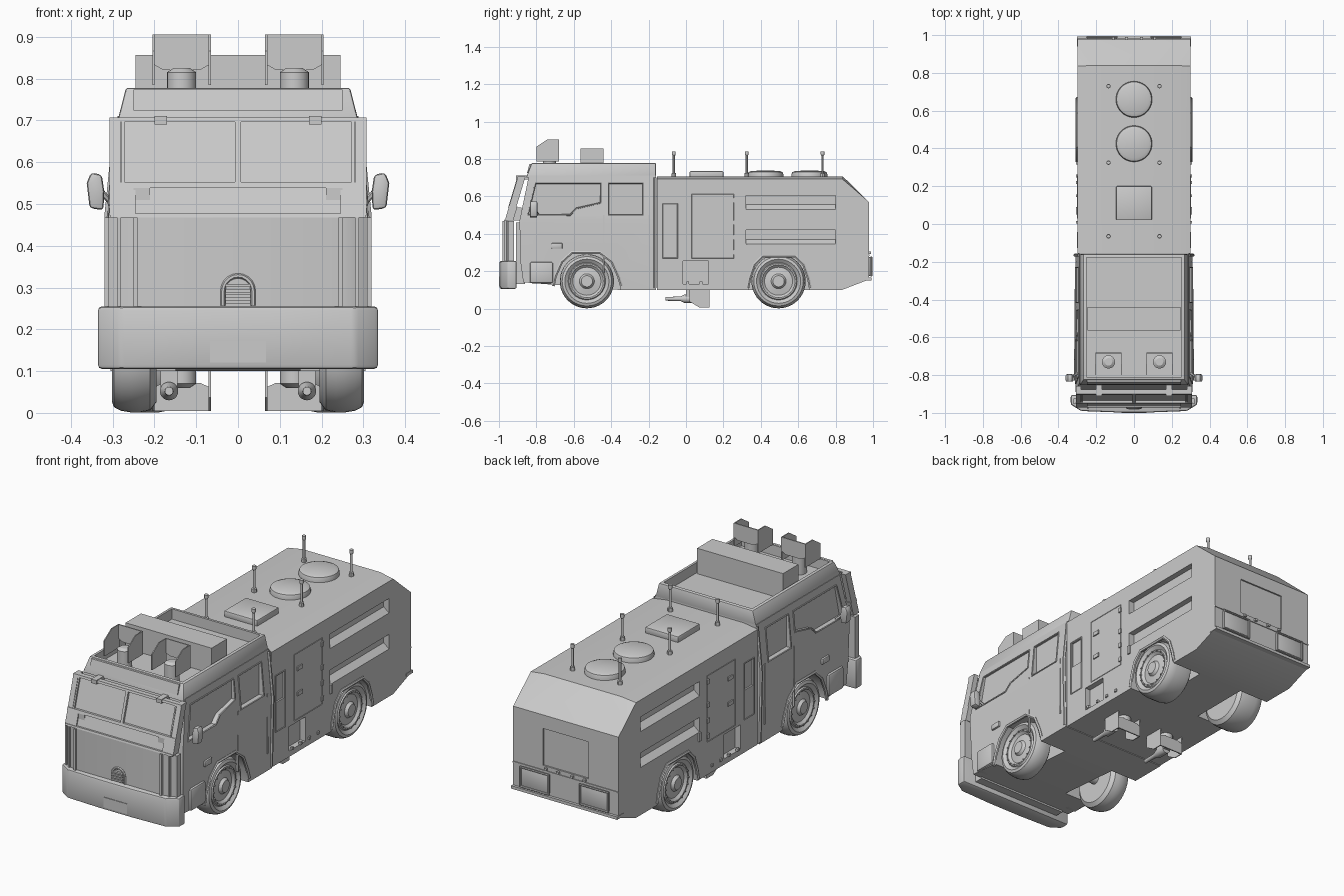
import bpy, bmesh, math
from mathutils import Vector

if "Cube" in bpy.data.objects:
    bpy.data.objects.remove(bpy.data.objects["Cube"])

S = (1, -1)
AX = {'x': lambda p, a: (a, p[0], p[1]), 'y': lambda p, a: (p[0], a, p[1]), 'z': lambda p, a: (p[0], p[1], a)}

def finish(name, bm, bevel=0):
    bmesh.ops.recalc_face_normals(bm, faces=bm.faces)
    me = bpy.data.meshes.new(name)
    bm.to_mesh(me)
    bm.free()
    ob = bpy.data.objects.new(name, me)
    bpy.context.collection.objects.link(ob)
    if bevel:
        m = ob.modifiers.new("bevel", 'BEVEL')
        m.width, m.segments, m.limit_method = bevel, 2, 'ANGLE'
    return ob

def prism(name, pts, a0, a1, axis='x', bevel=0):
    bm = bmesh.new()
    rings = [[bm.verts.new(AX[axis](p, a)) for p in pts] for a in (a0, a1)]
    n = len(pts)
    for r in rings:
        bm.faces.new(r)
    for i in range(n):
        j = (i + 1) % n
        bm.faces.new((rings[0][i], rings[0][j], rings[1][j], rings[1][i]))
    return finish(name, bm, bevel)

def box(name, x0, x1, y0, y1, z0, z1, bevel=0):
    return prism(name, [(x0, y0), (x1, y0), (x1, y1), (x0, y1)], z0, z1, 'z', bevel)

def hull(name, half_pts, bevel=0):
    bm = bmesh.new()
    for x, y, z in half_pts:
        for s in S:
            bm.verts.new((s * x, y, z))
    bmesh.ops.convex_hull(bm, input=bm.verts)
    bmesh.ops.dissolve_limit(bm, angle_limit=0.01, verts=bm.verts, edges=bm.edges)
    return finish(name, bm, bevel)

def lathe(name, prof, axis, loc, n=32, flip=1):
    # prof is (radius, height along axis)
    bm = bmesh.new()
    vs = [bm.verts.new((r, 0, h * flip)) for r, h in prof]
    es = [bm.edges.new((vs[i], vs[i + 1])) for i in range(len(vs) - 1)]
    bmesh.ops.spin(bm, geom=vs + es, axis=(0, 0, 1), cent=(0, 0, 0), steps=n, angle=2 * math.pi)
    bmesh.ops.remove_doubles(bm, verts=bm.verts, dist=1e-5)
    q = Vector((0, 0, 1)).rotation_difference(Vector(AX[axis]((0, 0), 1)))
    bmesh.ops.transform(bm, matrix=q.to_matrix().to_4x4(), verts=bm.verts)
    ob = finish(name, bm)
    ob.location = loc
    return ob

def tube(name, pts, r=0.004, cyclic=True):
    cu = bpy.data.curves.new(name, 'CURVE')
    cu.dimensions, cu.bevel_depth, cu.bevel_resolution = '3D', r, 1
    sp = cu.splines.new('POLY')
    sp.points.add(len(pts) - 1)
    for p, c in zip(sp.points, pts):
        p.co = (*c, 1)
    sp.use_cyclic_u = cyclic
    ob = bpy.data.objects.new(name, cu)
    bpy.context.collection.objects.link(ob)

def cut(ob, *cutters):
    bpy.context.view_layer.objects.active = ob
    for c in cutters:
        m = ob.modifiers.new("cut", 'BOOLEAN')
        m.operation, m.object, m.solver = 'DIFFERENCE', c, 'EXACT'
        bpy.ops.object.modifier_apply(modifier=m.name)
        bpy.data.objects.remove(c)

def rect(a0, a1, b0, b1):
    return [(a0, b0), (a1, b0), (a1, b1), (a0, b1)]

def sym(pts):
    return [(-x, y) for x, y in pts] + [(x, y) for x, y in reversed(pts)]

# rear tank body with wheel arches, side slots and lockers
body = hull("tank_body", [(.30, -.155, .10), (.30, -.155, .693), (.22, -.155, .705), (.22, .84, .705),
                          (.30, .835, .693), (.30, .978, .57), (.30, .978, .155), (.30, .835, .10)])
rear_arch = [(.33, .05), (.34, .16), (.365, .235), (.41, .28), (.585, .28), (.63, .235), (.655, .16), (.665, .05)]
front_arch = [(-.71, .05), (-.70, .17), (-.665, .25), (-.61, .30), (-.46, .30), (-.395, .25), (-.36, .17), (-.345, .05)]
for s in S:
    slots = [prism("slot", [(s * .33, z + .075), (s * .27, z + .075), (s * .27, z + .025), (s * .30, z), (s * .33, z)],
                   .32, .80, 'y') for z in (.53, .345)]
    cut(body, prism("arch", rear_arch, s * .13, s * .35), *slots,
        prism("locker", rect(-.015, .12, .13, .255), s * .27, s * .35),
        prism("panel", rect(-.12, -.05, .42, .555), s * .292, s * .35))
cut(body, box("rear_panel", -.13, .13, .97, 1.05, .31, .50))

# cab with arches and windows
front_win = [(-.845, .50), (-.62, .50), (-.585, .535), (-.455, .565), (-.455, .67), (-.805, .67)]
rear_win = rect(-.415, -.23, .50, .67)
cab = hull("cab", [(.305, -.87, .14), (.305, -.885, .25), (.31, -.89, .47), (.288, -.84, .71), (.288, -.16, .71),
                   (.31, -.16, .47), (.305, -.16, .10), (.305, -.36, .10)])
for s in S:
    cut(cab, prism("arch", front_arch, s * .15, s * .35), prism("win", front_win, s * .281, s * .35),
        prism("win", rear_win, s * .281, s * .35))
    for w in (front_win, rear_win):
        tube("window_frame", [(s * (.31 - (z - .47) * .092), y, z) for y, z in w], .005)
    tube("front_fender_lip", [(s * .305, y, max(z, .12)) for y, z in front_arch], .009, False)
    tube("rear_fender_lip", [(s * .30, y, max(z, .11)) for y, z in rear_arch], .009, False)
    # door seams, handle and side marker
    for y in (-.44, -.20):
        prism("door_seam", rect(y - .003, y + .003, .19, .5), s * .30, s * .311)
    tube("cab_rear_hoop", [(s * .305, -.165, .11), (s * .313, -.165, .47), (s * .29, -.165, .70)], .008, False)
    prism("door_handle", rect(-.72, -.66, .32, .35), s * .30, s * .318, bevel=.006)
    prism("side_step", rect(-.835, -.71, .135, .25), s * .24, s * .318, bevel=.012)
    # mirrors
    prism("mirror", [(s * .322, .485), (s * .355, .49), (s * .362, .55), (s * .352, .575), (s * .326, .57), (s * .32, .53)][::s],
          -.835, -.795, 'y', .008)
    tube("mirror_arm", [(s * .30, -.79, .50), (s * .328, -.81, .53), (s * .34, -.81, .55)], .007, False)

# cab roof tray, visor panel and light box
roof = hull("roof_tray", [(.288, -.855, .70), (.272, -.84, .718), (.268, -.825, .778), (.268, -.16, .778), (.288, -.16, .70)], .006)
bpy.context.view_layer.objects.active = roof
bpy.ops.object.modifier_apply(modifier="bevel")
cut(roof, box("tray", -.252, .252, -.81, -.178, .725, .9))
prism("visor_panel", [(-.85, .724), (-.837, .774), (-.82, .774), (-.83, .724)], -.25, .25)
box("roof_equipment_box", -.245, .245, -.565, -.44, .72, .856)

# water cannons: roof pair and underbody pair
def cannon(cx, y0, y1, zb, h, d, tag):
    z = lambda f: zb + d * f * h
    side = [(y0, z(0)), (y1, z(0)), (y1, z(1)), ((y0 + y1) / 2, z(1)), (y0, z(.67))]
    for s in S:
        prism(tag + "_shield_wing", side, cx + s * .070, cx + s * .065)
    prism(tag + "_shield_back", [(cx - .07, z(.42)), (cx - .045, z(.3)), (cx + .045, z(.3)), (cx + .07, z(.42)),
                                 (cx + .07, z(1)), (cx - .07, z(1))], y1 - .006, y1, 'y')
    lathe(tag + "_pedestal", [(0, -.06), (.035, -.06), (.035, .03), (.02, .04), (0, .04)], 'z',
          (cx, (y0 + y1) / 2 + .01, zb), 20, d)

for s in S:
    cannon(s * .135, -.80, -.68, .785, .12, 1, "roof_cannon")
    cannon(s * .135, .02, .125, .10, .095, -1, "lower_cannon")
    lathe("lower_nozzle", [(0, -.11), (.010, -.11), (.012, -.03), (.022, -.01), (.022, .05), (0, .05)], 'y', (s * .165, 0, .052), 20)
    box("nozzle_bracket", s * .185, s * .145, .0, .06, .05, .11)

# front bumper, plate and armoured front
prism("front_bumper", sym([(.335, -.905), (.335, -.955), (.28, -.99), (.1, -.997)]), .105, .255, 'z', .01)
box("bumper_mount", -.26, .26, -.91, -.86, .13, .46)
box("number_plate", -.067, .067, -1.0, -.99, .12, .172)
prism("front_armour", sym([(.318, -.92), (.318, -.94), (.29, -.96), (.245, -.97)]), .25, .468, 'z')
for s in S:
    for x, y in ((.245, -.972), (.285, -.962), (.314, -.945)):
        box("armour_post", s * x - .005, s * x + .005, y - .008, y + .02, .25, .468)
arch = [(.036 * math.cos(a), .292 + .036 * math.sin(a)) for a in [math.pi * i / 10 for i in range(11)]]
tube("grille_arch", [(.036, -.973, .257)] + [(x, -.973, z) for x, z in arch] + [(-.036, -.973, .257)], .006, False)
for i in range(4):
    box("grille_slat", -.03, .03, -.982, -.965, .262 + i * .013, .27 + i * .013)

# slanted windscreen guard and grille band
def slanted(name, x0, x1, z0, z1, off, t):
    f = lambda z: -.972 + (z - .47) * .3 + off
    prism(name, [(f(z0), z0), (f(z1), z1), (f(z1) + t, z1), (f(z0) + t, z0)], x0, x1)

slanted("guard_band_panel", -.245, .245, .475, .545, .010, .02)
slanted("guard_screen", -.29, .29, .545, .705, .012, .008)
for z0, z1, w in ((.468, .477, .305), (.538, .552, .308), (.696, .707, .308)):
    slanted("guard_rail", -w, w, z0, z1, 0, .025)
slanted("guard_centre_post", -.007, .007, .548, .70, 0, .02)
for s in S:
    slanted("guard_side_post", s * .281, s * .308, .54, .707, .003, .04)
    slanted("guard_band_end", s * .245, s * .308, .472, .545, .003, .045)
    slanted("guard_inner_post", s * .272, s * .279, .55, .70, .003, .02)
    box("guard_mount", s * .20, s * .17, -.91, -.83, .69, .71)
    box("guard_low_mount", s * .25, s * .21, -.95, -.88, .47, .54)

# wheels, hub bolts and axles
def wheel(name, s, y, inner):
    prof = [(0, .302), (.03, .302), (.04, .288), (.075, .282), (.088, .294), (.095, .294), (.10, .288), (.118, .302),
            (.132, .297), (.141, .28), (.145, .255), (.145, inner + .04), (.14, inner + .015), (.12, inner), (0, inner)]
    lathe(name, prof, 'x', (0, y, .146), 40, s)
    for k in range(16):
        a = k * math.tau / 16
        lathe(name + "_bolt", [(0, .30), (.004, .30), (.004, .28), (0, .28)], 'x',
              (0, y + .09 * math.cos(a), .146 + .09 * math.sin(a)), 6, s)

for s in S:
    wheel("front_wheel", s, -.53, .195)
    wheel("rear_wheel", s, .495, .15)
for y in (-.53, .495):
    lathe("axle", [(0, -.2), (.025, -.2), (.025, .2), (0, .2)], 'x', (0, y, .146), 16)

# tank roof hatches and poles
for y in (.66, .425):
    lathe("round_hatch", [(0, .033), (.075, .031), (.092, .024), (.096, .012), (.096, -.01), (0, -.01)], 'z', (0, y, .705), 40)
box("square_hatch", -.095, .095, .02, .20, .70, .735, .006)
for s in S:
    for y in (-.065, .325, .73):
        lathe("roof_pole", [(0, .135), (.010, .135), (.010, .118), (.006, .112), (.006, .02), (.012, .018), (.012, -.005), (0, -.005)],
              'z', (s * .135, y, .705), 12)

# tank side fittings
for s in S:
    tube("side_door_outline", [(s * .30, y, z) for y, z in rect(-.125, -.045, .27, .56)], .003)
    tube("locker_door_outline", [(s * .30, y, z) for y, z in rect(.03, .255, .27, .61)], .002)
    for z in (.30, .38, .46, .58):
        prism("hinge", rect(.245, .262, z - .012, z + .012), s * .295, s * .307)
    for z in (.40, .53):
        prism("latch", rect(.05, .09, z - .01, z + .01), s * .295, s * .306)
    for y in (.01, .08, .15, .22):
        prism("side_marker", rect(y - .007, y + .007, .13, .144), s * .295, s * .307)
    prism("side_hook", rect(.315, .33, .30, .345), s * .295, s * .308)

    # rear lights and rear trim
    box("rear_light_housing", s * .25, s * .09, .97, .988, .175, .275, .006)
    tube("rear_light_frame", [(s * x, .99, z) for x, z in rect(.09, .25, .175, .275)], .006)
    for x in (.04, .11):
        box("rear_lamp", s * x - .007, s * x + .007, .97, .99, .292, .304)
box("rear_lip", -.302, .302, .94, .992, .15, .165)
box("rear_band", -.30, .30, .95, .982, .282, .288)

# turn curves to meshes and smooth with sharp edges
bpy.ops.object.select_all(action='SELECT')
bpy.context.view_layer.objects.active = body
bpy.ops.object.convert(target='MESH')
bpy.ops.object.select_all(action='SELECT')
bpy.ops.object.shade_smooth_by_angle(angle=math.radians(30))
